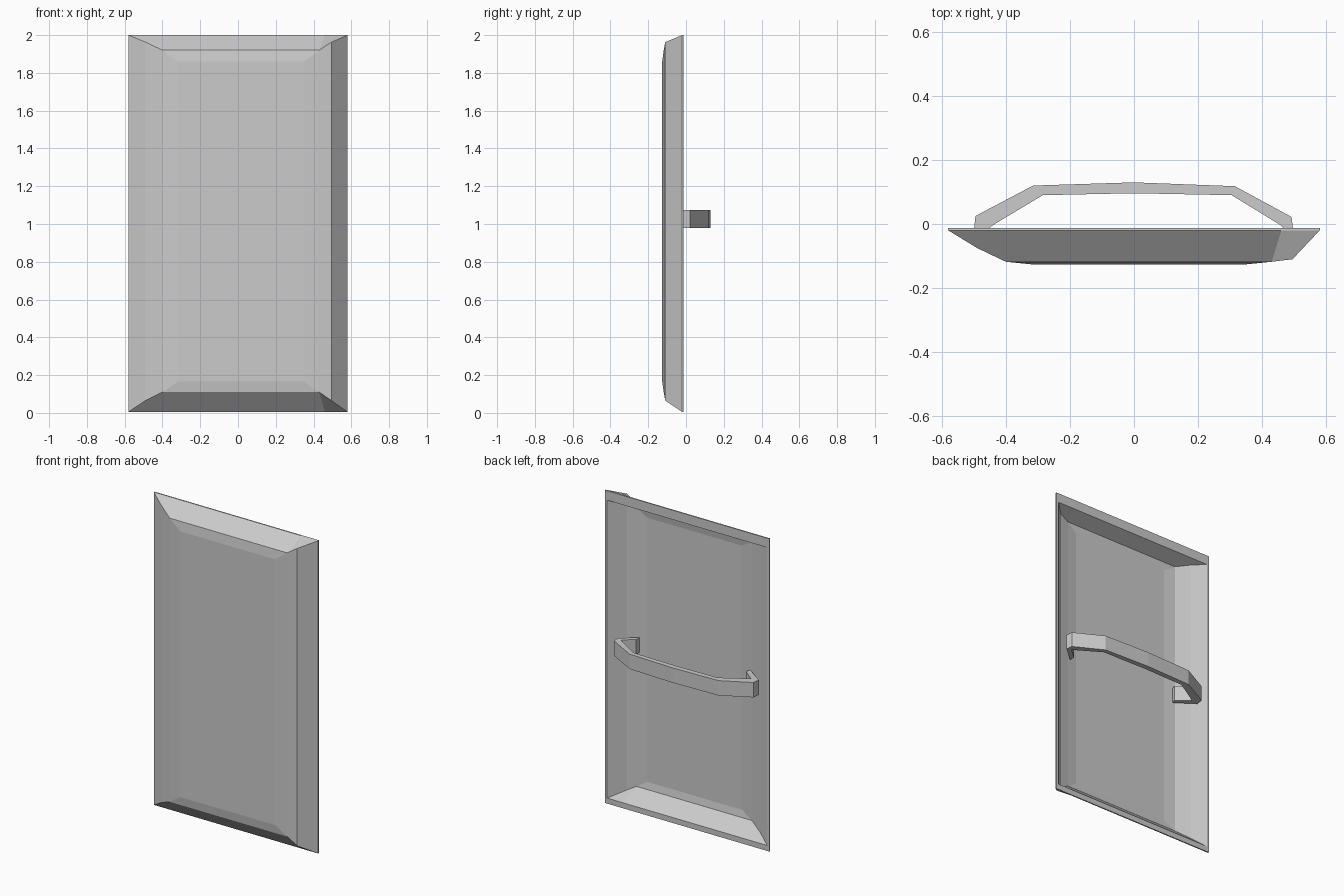
import bpy, bmesh

if "Cube" in bpy.data.objects:
    bpy.data.objects.remove(bpy.data.objects["Cube"])


def skin(bm, rings, mid_x):
    """One dished skin from four rings (left, right, bottom, top, y_left, y_right).
    Returns the rim loop."""
    def corners(r):
        l, rt, b, t, yl, yr = r
        return [bm.verts.new(p) for p in
                ((l, yl, b), (rt, yr, b), (rt, yr, t), (l, yl, t))]
    A, B, C, D = [corners(r) for r in rings]
    l, r, b, t, y, _ = rings[0]
    mb = bm.verts.new((mid_x, y, b))
    mt = bm.verts.new((mid_x, y, t))
    # side slopes
    for p, q in ((A, B), (B, C)):
        bm.faces.new((p[1], p[2], q[2], q[1]))
        bm.faces.new((p[3], p[0], q[0], q[3]))
    # top and bottom slopes
    for i, j, m in ((0, 1, mb), (3, 2, mt)):
        bm.faces.new((A[i], m, C[j], C[i], B[i]))
        bm.faces.new((m, A[j], B[j], C[j]))
    # shallow inner bevel and flat centre
    for i in range(4):
        j = (i + 1) % 4
        bm.faces.new((C[i], C[j], D[j], D[i]))
    bm.faces.new(D)
    return [A[0], mb, A[1], A[2], mt, A[3]]


def bridge(bm, p, q):
    for i in range(len(p)):
        j = (i + 1) % len(p)
        bm.faces.new((p[i], p[j], q[j], q[i]))


def finish(bm, name):
    bmesh.ops.recalc_face_normals(bm, faces=bm.faces)
    mesh = bpy.data.meshes.new(name)
    bm.to_mesh(mesh)
    bm.free()
    obj = bpy.data.objects.new(name, mesh)
    bpy.context.collection.objects.link(obj)
    return obj


# Dished shield panel: outer skin, hollow inner skin and flat back rim
bm = bmesh.new()
outer = skin(bm, [(-0.58, 0.58, 0.005, 2.0, -0.02, -0.02),
                  (-0.49, 0.495, 0.065, 1.963, -0.075, -0.11),
                  (-0.40, 0.43, 0.11, 1.92, -0.118, -0.118),
                  (-0.32, 0.35, 0.165, 1.86, -0.126, -0.126)], 0.46)
inner = skin(bm, [(-0.565, 0.565, 0.04, 1.94, -0.012, -0.012),
                  (-0.48, 0.48, 0.085, 1.925, -0.06, -0.09),
                  (-0.395, 0.42, 0.12, 1.90, -0.1, -0.1),
                  (-0.32, 0.35, 0.165, 1.85, -0.108, -0.108)], 0.45)
back = [bm.verts.new((v.co.x, -0.012, v.co.z)) for v in outer]
bridge(bm, outer, back)
bridge(bm, back, inner)
finish(bm, "shield_panel")

# Grip strap: bent band whose ends hook in to the inner walls
outside = [(-0.38, -0.105), (-0.50, -0.02), (-0.495, 0.025), (-0.315, 0.12),
           (0, 0.13), (0.315, 0.118), (0.492, 0.022), (0.497, -0.02), (0.40, -0.105)]
inside = [(-0.37, -0.075), (-0.45, -0.012), (-0.44, -0.003), (-0.285, 0.09),
          (0, 0.096), (0.305, 0.09), (0.455, -0.002), (0.465, -0.012), (0.40, -0.068)]
bm = bmesh.new()
sections = [[bm.verts.new((p[0], p[1], z)) for p, z in
             ((o, 0.98), (o, 1.075), (i, 1.075), (i, 0.98))]
            for o, i in zip(outside, inside)]
for s, t in zip(sections, sections[1:]):
    bridge(bm, s, t)
bm.faces.new(sections[0])
bm.faces.new(sections[-1])
finish(bm, "grip_strap")
